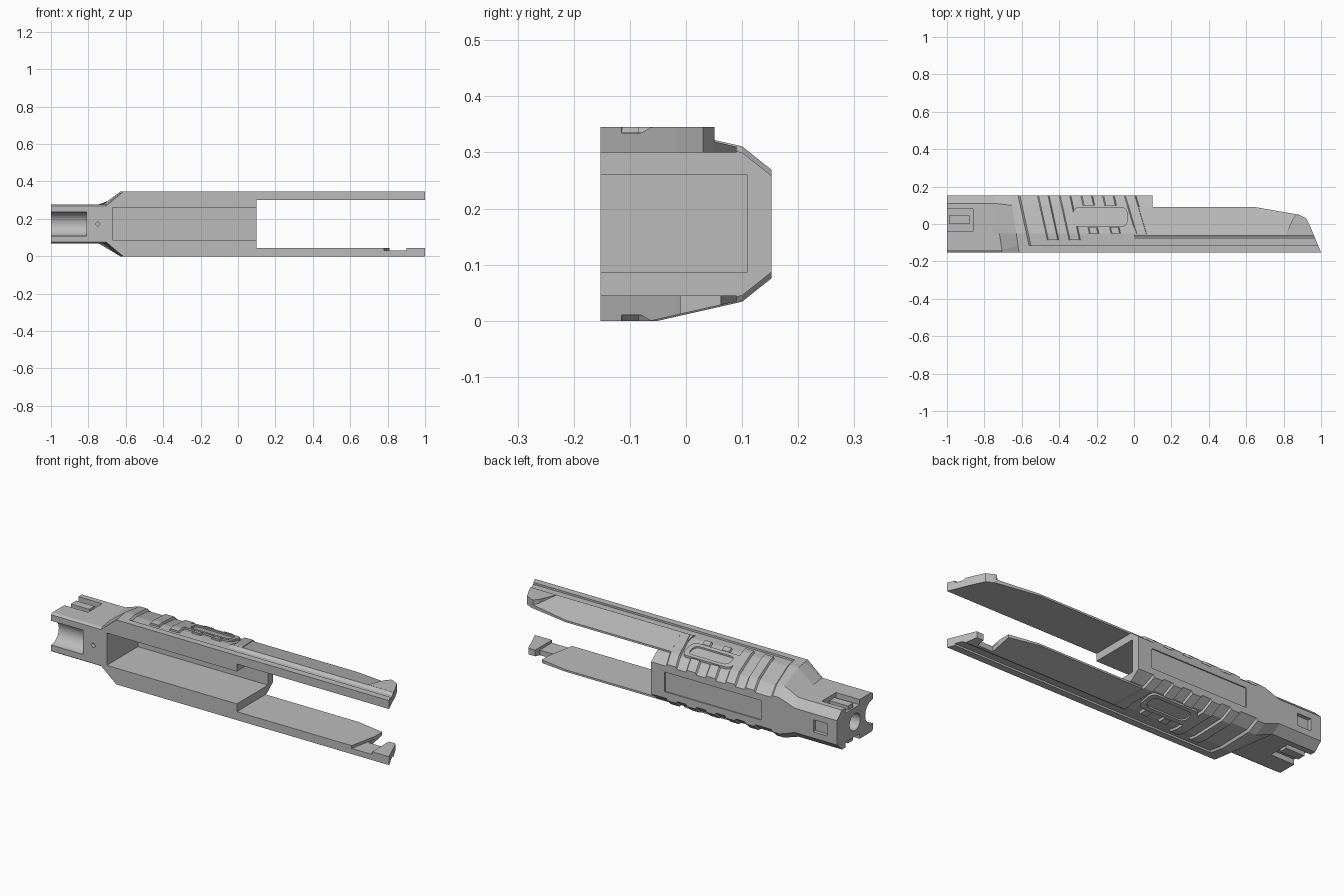
import bpy, bmesh, math

if "Cube" in bpy.data.objects:
    bpy.data.objects.remove(bpy.data.objects["Cube"], do_unlink=True)

C = 0.1725      # mid height
K = 0.22        # rake of the ribs

grey = bpy.data.materials.new("matte_grey")
grey.use_nodes = True
grey.diffuse_color = (0.5, 0.5, 0.5, 1)
grey.node_tree.nodes["Principled BSDF"].inputs["Base Color"].default_value = (0.5, 0.5, 0.5, 1)


def rings_object(name, rings):
    """Skin a row of equal rings of points and cap both ends."""
    bm = bmesh.new()
    vs = [[bm.verts.new(p) for p in r] for r in rings]
    n = len(vs[0])
    for a, b in zip(vs, vs[1:]):
        for i in range(n):
            j = (i + 1) % n
            bm.faces.new((a[i], a[j], b[j], b[i]))
    bm.faces.new(vs[0])
    bm.faces.new(vs[-1])
    bmesh.ops.recalc_face_normals(bm, faces=bm.faces)
    me = bpy.data.meshes.new(name)
    bm.to_mesh(me)
    bm.free()
    me.materials.append(grey)
    ob = bpy.data.objects.new(name, me)
    bpy.context.collection.objects.link(ob)
    return ob


def prism_x(name, pts, x0, x1):
    return rings_object(name, [[(x, y, z) for y, z in pts] for x in (x0, x1)])


def prism_z(name, pts, z0, z1, slope=0):
    return rings_object(name, [[(x, y, z + slope * y) for x, y in pts] for z in (z0, z1)])


def box(name, x, y, z):
    return prism_z(name, [(x[0], y[0]), (x[1], y[0]), (x[1], y[1]), (x[0], y[1])], *z)


def circle(cy, r, n=48):
    return [(cy + r * math.cos(t * math.tau / n), C + r * math.sin(t * math.tau / n)) for t in range(n)]


def rounded(x0, x1, y0, y1, r):
    pts = []
    for i, (cx, cy) in enumerate([(x1 - r, y1 - r), (x0 + r, y1 - r), (x0 + r, y0 + r), (x1 - r, y0 + r)]):
        for s in range(5):
            a = (i + s / 4) * math.pi / 2
            pts.append((cx + r * math.cos(a), cy + r * math.sin(a)))
    return pts


def boolean(ob, cutter, op='DIFFERENCE'):
    m = ob.modifiers.new("cut", 'BOOLEAN')
    m.operation, m.solver, m.object = op, 'EXACT', cutter
    bpy.context.view_layer.objects.active = ob
    bpy.ops.object.modifier_apply(modifier=m.name)
    bpy.data.objects.remove(cutter, do_unlink=True)


def mirrored(ob, name):
    """Copy a part to the underside."""
    me = ob.data.copy()
    for v in me.vertices:
        v.co.z = 2 * C - v.co.z
    me.flip_normals()
    dup = bpy.data.objects.new(name, me)
    bpy.context.collection.objects.link(dup)
    return dup


# Shell: (y, half height) sections lofted along the length
head = [(-.152, .097), (-.14, .105), (-.114, .105), (-.05, .105), (.11, .105), (.152, .065)]
outer = [(-.152, .1725), (-.115, .1725), (-.114, .1725), (-.05, .1725), (.1, .1385), (.152, .097)]
inner = [(-.152, .1725), (-.115, .1725), (-.114, .163), (-.05, .163), (.1, .1275), (.152, .086)]


def section(x, k, half):
    top = [(x + k * (.152 - y), y, C + h) for y, h in half]
    return top + [(px, y, 2 * C - z) for px, y, z in reversed(top)]


shell = rings_object("shell", [
    section(-1, 0, head), section(-.75, .15, head), section(-.66, .15, outer),
    section(-.62, K, outer), section(-.61, K, inner), section(.1, 0, inner)])

boolean(shell, box("cavity", (-.67, .2), (-.2, .11), (.087, .26)))
boolean(shell, prism_x("front_channel", circle(-.152, .065), -1.1, -.81))
boolean(shell, prism_x("end_bore", circle(0, .045), -1.1, -.8))
boolean(shell, box("back_panel", (-.55, .02), (.146, .2), (.12, .225)))
boolean(shell, box("back_notch", (-.94, -.86), (.132, .2), (.14, .205)))
for z0, z1 in ((.25, .4), (-.1, 2 * C - .25)):
    boolean(shell, box("head_pocket", (-1.1, -.86), (-.04, .08), (z0, z1)))
for px, pz in ((-.75, C), (.04, .315), (.04, 2 * C - .315)):
    r = .014
    pin = rings_object("pin_hole", [[(px - r, y, pz), (px, y, pz - r), (px + r, y, pz), (px, y, pz + r)]
                                    for y in (-.2, -.12)])
    boolean(shell, pin)

# Latch bars inside the head pockets
bar = box("upper_latch_bar", (-.99, -.88), (0, .045), (.24, .272))
mirrored(bar, "lower_latch_bar")


# Raked ribs that follow the shell's outer surface
def height(y):
    for (a, ha), (b, hb) in zip(outer, outer[1:]):
        if a <= y <= b:
            return C + ha + (hb - ha) * (y - a) / (b - a)


def rib(name, x, y0, y1, w=.05, k=K):
    ys = [y0] + [y for y in (-.05, .1) if y0 < y < y1] + [y1]
    rings = []
    for y in ys:
        px, z = x + k * (.152 - y), height(y)
        rings.append([(px - .012, y, z - .02), (px, y, z), (px + w, y, z), (px + w + .012, y, z - .02)])
    mirrored(rings_object("upper_" + name, rings), "lower_" + name)


for i in range(5):
    x = -.51 + i * .116
    if i in (2, 3):
        rib(f"short_rib_{i}", x, .098, .152)
        rib(f"rib_tab_{i}", x, -.05, -.018, .04)
    else:
        rib(f"long_rib_{i}", x, -.085 if i < 2 else -.06, .152, k=K if i < 4 else .3)

# Rounded slot frames between the ribs
slope = (.1385 - .1725) / .15
z_mid = height(0)
frame = prism_z("upper_slot_frame", rounded(-.325, -.035, -.015, .09, .03), z_mid - .025, z_mid, slope)
boolean(frame, prism_z("slot", rounded(-.295, -.06, .005, .072, .025), z_mid - .008, z_mid + .05, slope))
mirrored(frame, "lower_slot_frame")

# Side rails, trimmed to a raked tip
profile = [(-.152, .3), (-.152, .345), (-.115, .345), (-.115, .335), (-.08, .335),
           (-.062, .345), (-.045, .341), (.1, .308), (.1, .3)]
rail = prism_x("upper_rail", profile, 0, 1.05)
outline = [(-.1, -.2), (1.02, -.2), (1, -.152), (.945, -.02), (.92, .03), (.88, .05), (.65, .09), (-.1, .09)]
boolean(rail, prism_z("outline", outline, .2, .4), 'INTERSECT')
lower = mirrored(rail, "lower_rail")

# Swollen tip of the upper rail
prism_z("upper_rail_tip", [(.81, -.06), (.85, .03), (.87, .051), (.885, .048), (.92, .03),
                           (.945, -.02), (.962, -.06)], .3, .345)

# Lower rail has a notch and a short stub at its end
boolean(lower, prism_z("notch", [(.77, -.2), (.9, -.2), (.9, .2), (.85, .2)], .03, .1))
boolean(lower, box("gap", (.81, .9), (-.05, .2), (-.1, .1)))
boolean(lower, box("stub_trim", (.89, 1.1), (-.01, .2), (-.1, .1)))
